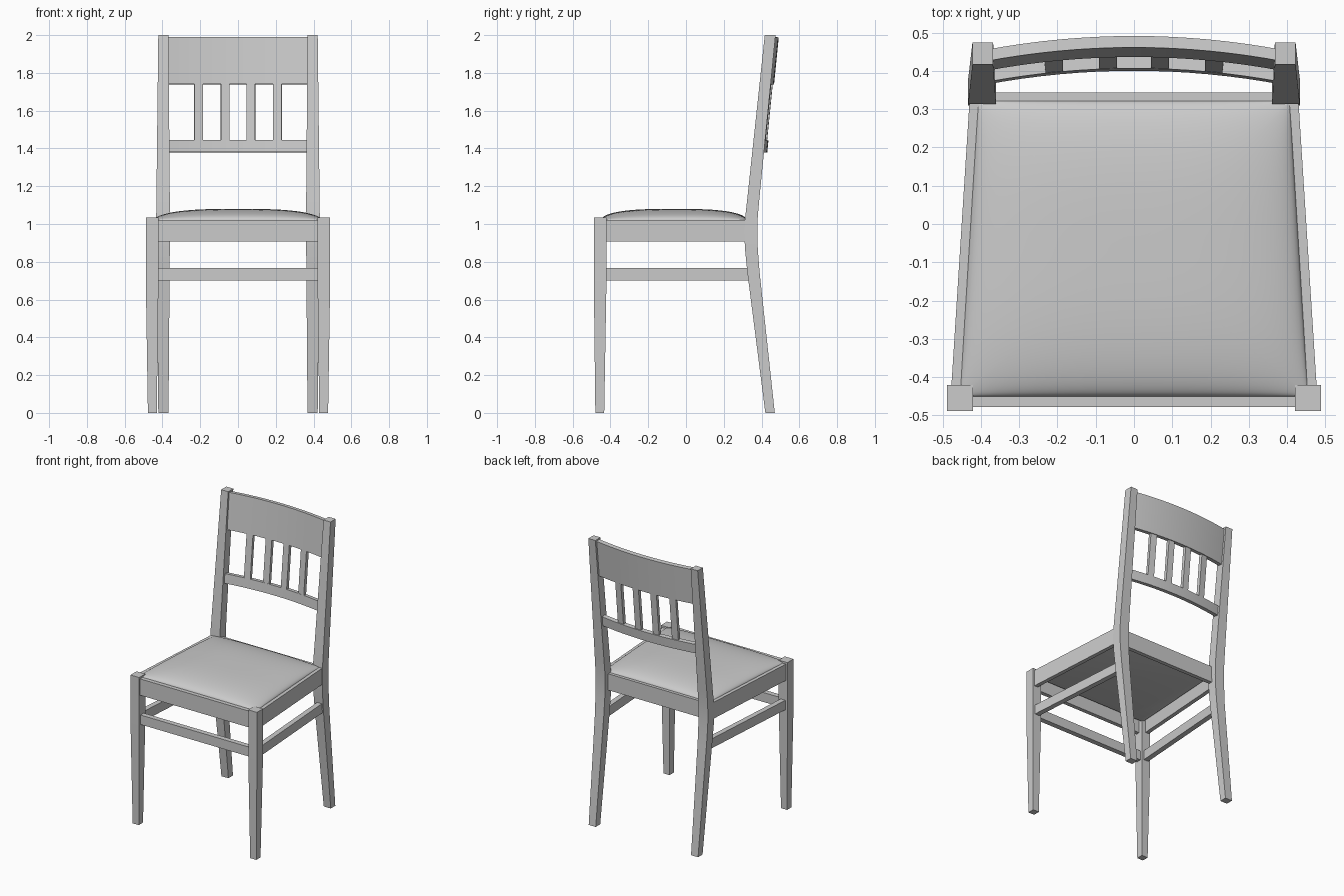
import bpy, bmesh, math

if "Cube" in bpy.data.objects:
    bpy.data.objects.remove(bpy.data.objects["Cube"])


def finish(name, bm, smooth=False):
    bmesh.ops.recalc_face_normals(bm, faces=bm.faces[:])
    me = bpy.data.meshes.new(name)
    bm.to_mesh(me)
    bm.free()
    ob = bpy.data.objects.new(name, me)
    bpy.context.collection.objects.link(ob)
    if smooth:
        bpy.ops.object.select_all(action='DESELECT')
        ob.select_set(True)
        bpy.context.view_layer.objects.active = ob
        bpy.ops.object.shade_smooth_by_angle(angle=math.radians(35))
    return ob


def loft(name, rings, smooth=False):
    """Skin a list of equal-length closed rings and cap both ends."""
    bm = bmesh.new()
    vs = [[bm.verts.new(p) for p in r] for r in rings]
    n = len(vs[0])
    for a, b in zip(vs, vs[1:]):
        for i in range(n):
            j = (i + 1) % n
            bm.faces.new((a[i], a[j], b[j], b[i]))
    bm.faces.new(vs[0])
    bm.faces.new(vs[-1])
    return finish(name, bm, smooth)


def rect(x0, x1, y0, y1, z):
    return [(x0, y0, z), (x1, y0, z), (x1, y1, z), (x0, y1, z)]


def bar(name, a, b, t, z0, z1):
    """Upright board between two plan points, t thick."""
    dx, dy = b[0] - a[0], b[1] - a[1]
    l = math.hypot(dx, dy)
    nx, ny = -dy / l * t / 2, dx / l * t / 2
    loft(name, [[(p[0] - nx, p[1] - ny, z0), (p[0] + nx, p[1] + ny, z0),
                 (p[0] + nx, p[1] + ny, z1), (p[0] - nx, p[1] - ny, z1)] for p in (a, b)])


# back leg side profile: front y, back y, inner x, outer x, z
BACK = [(.420, .470, .368, .422, 0), (.324, .389, .362, .430, .75),
        (.312, .380, .361, .433, .87), (.309, .378, .360, .434, .95),
        (.314, .380, .360, .433, 1.04), (.324, .388, .361, .432, 1.13),
        (.417, .474, .368, .422, 2.0)]

for s, side in ((-1, "left"), (1, "right")):
    # legs
    loft("front_leg_" + side, [rect(s * a, s * b, c, d, z) for a, b, c, d, z in (
        (.430, .477, -.480, -.433, 0), (.421, .488, -.488, -.421, .70),
        (.421, .488, -.488, -.421, 1.035))])
    loft("back_leg_" + side, [rect(s * a, s * b, y0, y1, z) for y0, y1, a, b, z in BACK], True)
    # side apron and stretcher
    bar("side_apron_" + side, (s * .464, -.44), (s * .415, .33), .028, .908, 1.022)
    bar("side_stretcher_" + side, (s * .455, -.44), (s * .402, .34), .036, .702, .768)

# cross aprons and front stretcher
bar("front_apron", (-.44, -.464), (.44, -.464), .028, .908, 1.022)
bar("back_apron", (-.38, .329), (.38, .329), .028, .908, 1.022)
bar("front_stretcher", (-.44, -.455), (.44, -.455), .036, .702, .768)


# seat cushion: square rings over a trapezoid, rising to a soft dome
N = 20
EDGE = [math.sin(math.pi / 2 * (-1 + 2 * i / N)) for i in range(N)]
LOOP = ([(t, -1) for t in EDGE] + [(1, t) for t in EDGE]
        + [(-t, 1) for t in EDGE] + [(-1, -t) for t in EDGE])


def seat_ring(s, z=None):
    pts = []
    for u, v in LOOP:
        u, v = u * s, v * s
        h = max(0, (1 - abs(u) ** 3) * (1 - abs(v) ** 3)) ** .5
        pts.append((u * (.431 - .024 * v), -.064 + .386 * v, 1.02 + .06 * h if z is None else z))
    return pts


rings = [seat_ring(.93, .985), seat_ring(.965, .988), seat_ring(.99, .998), seat_ring(1, 1.01)]
rings += [seat_ring(math.cos(math.pi / 2 * k / 20)) for k in range(20)]
loft("seat_cushion", rings, True)


# curved back rest
def back_y(x, z):
    return .462 - .033 * (x / .37) ** 2 - .1 * (2 - z)


def curved_rail(name, z0, z1, t=.03):
    rs = []
    for i in range(17):
        x = -.39 + .78 * i / 16
        rs.append([(x, back_y(x, z0), z0), (x, back_y(x, z0) + t, z0 - .003),
                   (x, back_y(x, z1) + t, z1 - .003), (x, back_y(x, z1), z1)])
    loft(name, rs, True)


curved_rail("top_rail", 1.741, 1.991)
curved_rail("lower_rail", 1.381, 1.446)

# back slats, turned to follow the curve
for i, x in enumerate((-.208, -.068, .068, .208)):
    turn = .48 * x * .011
    loft("back_slat_%d" % (i + 1), [
        [(x - .023 + o * .48 * x, back_y(x - .023, z) + o, z) for o in (.001, .024)]
        + [(x + .023 + o * .48 * x, back_y(x + .023, z) + o, z) for o in (.024, .001)]
        for z in (1.43, 1.76)])
